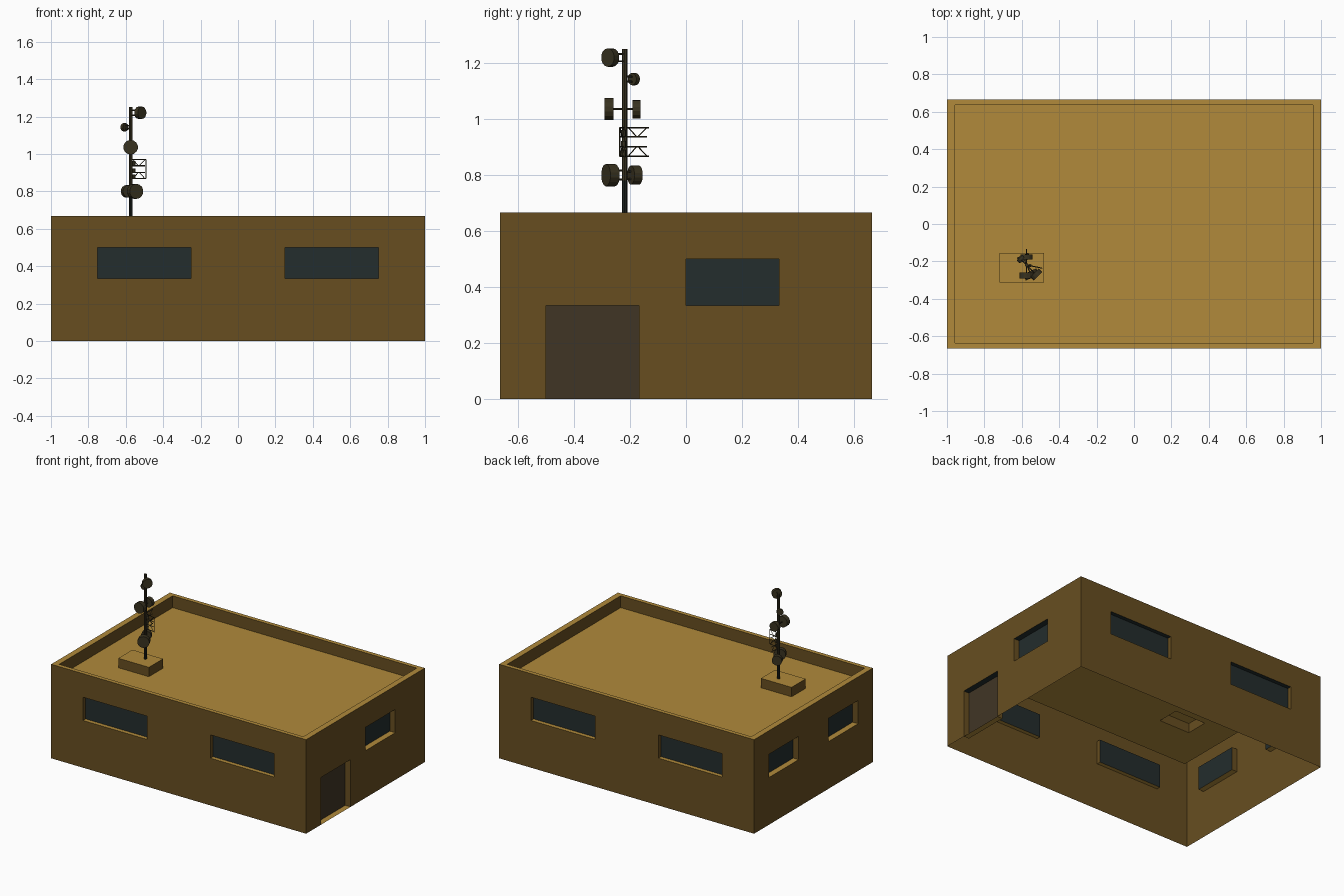
import bpy, bmesh, math
from mathutils import Vector

if "Cube" in bpy.data.objects:
    bpy.data.objects.remove(bpy.data.objects["Cube"])


def material(name, rgb):
    m = bpy.data.materials.new(name)
    m.diffuse_color = (*rgb, 1)
    m.use_nodes = True
    m.node_tree.nodes["Principled BSDF"].inputs["Base Color"].default_value = m.diffuse_color
    return m


WALL = material("brown_wall", (0.136, 0.076, 0.0145))
SAND = material("sand_roof", (0.44, 0.255, 0.043))
GLASS = material("dark_glass", (0.017, 0.026, 0.026))
DOOR = material("door_brown", (0.051, 0.036, 0.0185))
METAL = material("antenna_metal", (0.04, 0.032, 0.014))
DARK = material("mast_dark", (0.012, 0.016, 0.013))

X, Y, H = 1.0, 0.665, 0.667          # half length, half depth, height
TX, TY = 0.042, 0.029                # parapet thickness and recess depth
ROOF, BLOCK = 0.583, 0.65            # roof floor and block top


def finish(bm, name, *mats):
    me = bpy.data.meshes.new(name)
    bm.to_mesh(me)
    bm.free()
    for mat in mats:
        me.materials.append(mat)
    ob = bpy.data.objects.new(name, me)
    bpy.context.collection.objects.link(ob)
    return ob


def quad(bm, pts, normal):
    """One face, wound so that it faces along normal."""
    f = bm.faces.new([bm.verts.new(p) for p in pts])
    f.normal_update()
    if f.normal.dot(normal) < 0:
        f.normal_flip()


def sheet(bm, P, u_range, v_range, holes):
    """Flat sheet with rectangular recesses; P(u, v, d) maps to space, d is depth.
    holes: (u0, u1, v0, v1, depth, bmesh of the back face or None)"""
    normal = P(0, 0, 0) - P(0, 0, 1)
    us = sorted({*u_range, *(u for h in holes for u in h[0:2])})
    vs = sorted({*v_range, *(v for h in holes for v in h[2:4])})
    for a, b in zip(us, us[1:]):
        for c, d in zip(vs, vs[1:]):
            mu, mv = (a + b) / 2, (c + d) / 2
            if any(h[0] < mu < h[1] and h[2] < mv < h[3] for h in holes):
                continue
            quad(bm, [P(a, c, 0), P(b, c, 0), P(b, d, 0), P(a, d, 0)], normal)
    for a, b, c, d, dep, back in holes:
        mid = P((a + b) / 2, (c + d) / 2, dep / 2)
        ring = [(a, c), (b, c), (b, d), (a, d)]
        for p, q in zip(ring, ring[1:] + ring[:1]):
            pts = [P(*p, 0), P(*q, 0), P(*q, dep), P(*p, dep)]
            centre = sum(pts, Vector()) / 4
            quad(bm, pts, (mid - centre) * (1 if dep > 0 else -1))
        if back is not None:
            quad(back, [P(*p, dep) for p in ring], normal)


# Building shell, open underneath, with recessed windows and door
shell, glass, door = bmesh.new(), bmesh.new(), bmesh.new()
Z0, Z1 = 0.335, 0.5
for s in (-1, 1):
    # front and back walls
    sheet(shell, lambda u, v, d: Vector((u, s * (Y - d), v)), (-X, X), (0, H),
          [(-0.75, -0.25, Z0, Z1, TY, glass), (0.25, 0.75, Z0, Z1, TY, glass)])
# left wall
sheet(shell, lambda u, v, d: Vector((-X + d, u, v)), (-Y, Y), (0, H),
      [(-0.5, -0.167, Z0, Z1, TX, glass), (0.167, 0.5, Z0, Z1, TX, glass)])
# right wall with door
sheet(shell, lambda u, v, d: Vector((X - d, u, v)), (-Y, Y), (0, H),
      [(-0.5, -0.167, 0, Z0, TX, door), (0, 0.333, Z0, Z1, TX, glass)])
# parapet, then roof floor with raised block
sheet(shell, lambda u, v, d: Vector((u, v, H - d)), (-X, X), (-Y, Y),
      [(-X + TX, X - TX, -Y + TY, Y - TY, H - ROOF, None)])
sheet(shell, lambda u, v, d: Vector((u, v, ROOF - d)), (-X + TX, X - TX), (-Y + TY, Y - TY),
      [(-0.72, -0.48, -0.313, -0.155, ROOF - BLOCK, shell)])
# upward faces sand, undersides of the openings dark, the rest wall brown
for f in shell.faces:
    f.normal_update()
    f.material_index = 1 if f.normal.z > 0.5 else 2 if f.normal.z < -0.5 else 0
finish(shell, "building_shell", WALL, SAND, GLASS)
finish(glass, "window_glass", GLASS)
finish(door, "door_panel", DOOR)


def rod(bm, a, b, r, sides=6):
    """Closed cylinder between two points."""
    a, b = Vector(a), Vector(b)
    axis = b - a
    mat = axis.to_track_quat('Z', 'Y').to_matrix().to_4x4()
    mat.translation = (a + b) / 2
    bmesh.ops.create_cone(bm, cap_ends=True, segments=sides, radius1=r, radius2=r,
                          depth=axis.length, matrix=mat)


# Mast
MX, MY = -0.574, -0.219
bm = bmesh.new()
rod(bm, (MX, MY, BLOCK - 0.01), (MX, MY, 0.78), 0.01, 8)
finish(bm, "mast_base", DARK)
bm = bmesh.new()
rod(bm, (MX, MY, 0.78), (MX, MY, 1.25), 0.01, 8)
finish(bm, "mast", METAL)

# Drum antennas: angle, height, distance of centre, radius, thickness
drums = [(-45, 1.22, 0.073, 0.033, 0.026), (135, 1.143, 0.046, 0.022, 0.018),
         (-90, 1.036, 0.056, 0.039, 0.032), (90, 1.036, 0.042, 0.033, 0.028),
         (-65, 0.80, 0.056, 0.040, 0.036), (113, 0.80, 0.040, 0.034, 0.032)]
for i, (ang, z, dist, r, t) in enumerate(drums):
    d = Vector((math.cos(math.radians(ang)), math.sin(math.radians(ang)), 0))
    base = Vector((MX, MY, z))
    bm = bmesh.new()
    rod(bm, base + d * (dist - t / 2), base + d * (dist + t / 2), r, 14)
    # mounting arms: a pair, or a single one on the middle drums
    for dz in ((0,) if abs(ang) == 90 else (-0.4 * r, 0.4 * r)):
        off = Vector((0, 0, dz))
        rod(bm, base + off, base + d * (dist - t / 2) + off, 0.0035)
    finish(bm, f"drum_antenna_{i + 1}", METAL)

# Lattice arms: two trusses on each of two sides
for i, d in enumerate((Vector((0, 1, 0)), Vector((0.96, -0.2, 0)))):
    bm = bmesh.new()
    L = 0.086
    for z_long, z_short in ((0.97, 0.937), (0.868, 0.902)):
        def at(k, z):
            return Vector((MX, MY, z)) + d * (L * k)
        rod(bm, at(0, z_long), at(1, z_long), 0.0028, 4)
        rod(bm, at(0, z_short), at(0.93, z_short), 0.0028, 4)
        for k0, k1 in ((0.15, 0.5), (0.93, 0.55)):
            rod(bm, at(k0, z_long), at(k1, z_short), 0.002, 4)
    if i == 1:
        rod(bm, at(1, 0.868), at(1, 0.97), 0.0025, 4)
        # clamps by the mast
        for z in (0.95, 0.91, 0.877):
            rod(bm, at(0.22, z - 0.012), at(0.22, z + 0.012), 0.009, 6)
    finish(bm, f"lattice_arm_{i + 1}", METAL)
